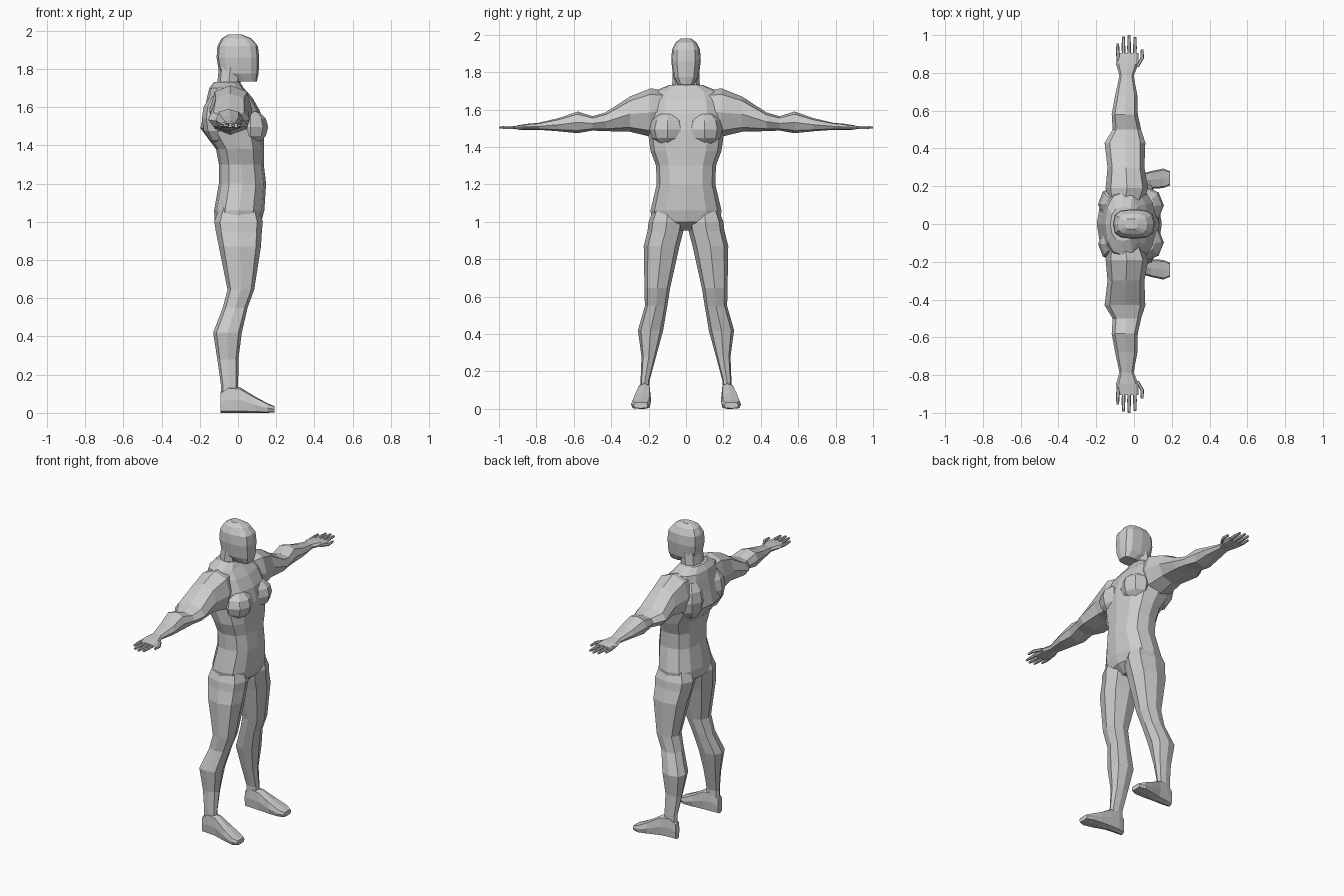
import bpy, bmesh
from math import cos, sin, pi
from mathutils import Vector


def finish(bm, name):
    bmesh.ops.recalc_face_normals(bm, faces=bm.faces)
    me = bpy.data.meshes.new(name)
    bm.to_mesh(me)
    bm.free()
    ob = bpy.data.objects.new(name, me)
    bpy.context.collection.objects.link(ob)
    return ob


def loft(name, axis, rings, n=8, power=2.4, side=1):
    """Each ring: position on axis, then min/max on the two other axes in xyz order."""
    bm = bmesh.new()
    loops = []
    for t, a0, a1, b0, b1 in rings:
        loop = []
        for i in range(n):
            c, s = cos(2 * pi * i / n), sin(2 * pi * i / n)
            u = (abs(c) ** (2 / power)) * (1 if c > 0 else -1)
            v = (abs(s) ** (2 / power)) * (1 if s > 0 else -1)
            co = [(a0 + a1) / 2 + u * (a1 - a0) / 2, (b0 + b1) / 2 + v * (b1 - b0) / 2]
            co.insert(axis, t)
            co[1] *= side
            loop.append(bm.verts.new(co))
        loops.append(loop)
    for p, q in zip(loops, loops[1:]):
        for i in range(n):
            j = (i + 1) % n
            bm.faces.new((p[i], p[j], q[j], q[i]))
    bm.faces.new(loops[0])
    bm.faces.new(loops[-1])
    return finish(bm, name)


def muscle(name, center, radii, side):
    bm = bmesh.new()
    bmesh.ops.create_uvsphere(bm, u_segments=8, v_segments=6, radius=1)
    for v in bm.verts:
        v.co = Vector([c + r * k for c, r, k in zip(center, radii, v.co)])
        v.co.y *= side
    return finish(bm, name)


def sym(rows):
    return [(z, xb, xf, -w, w) for z, xb, xf, w in rows]


# Torso
body = loft("body", 2, sym([
    (.955, -.06, .07, .04), (1.0, -.122, .122, .18), (1.06, -.125, .138, .19),
    (1.2, -.10, .147, .157), (1.3, -.10, .135, .16), (1.38, -.115, .135, .19),
    (1.49, -.197, .135, .205), (1.58, -.176, .115, .2), (1.65, -.162, .075, .19),
    (1.70, -.15, .03, .165), (1.732, -.125, .01, .09)]), n=12)
parts = []

# Neck and head
parts.append(loft("neck", 2, sym([
    (1.66, -.12, .02, .085), (1.73, -.108, .012, .074), (1.81, -.10, .02, .07)])))
parts.append(loft("head", 2, sym([
    (1.735, -.02, .098, .045), (1.775, -.098, .108, .068), (1.86, -.112, .111, .079),
    (1.92, -.108, .104, .075), (1.96, -.085, .07, .055), (1.98, -.05, .02, .028)]),
    n=12, power=2.9))

for s in (1, -1):
    # Legs
    parts.append(loft("leg", 2, [
        (1.1, -.09, .1, .03, .16), (1.0, -.124, .13, .006, .2), (.95, -.116, .125, .014, .206),
        (.87, -.1, .12, .035, .226), (.645, -.055, .085, .085, .222), (.55, -.08, .05, .1, .22),
        (.42, -.13, .02, .122, .257), (.28, -.108, .002, .16, .238),
        (.15, -.09, .001, .195, .243), (.03, -.088, -.002, .194, .246)], power=2.6, side=s))
    # Feet
    parts.append(loft("foot", 0, [
        (-.092, .2, .243, 0, .11), (-.05, .191, .25, 0, .14), (.01, .189, .257, 0, .135),
        (.09, .187, .28, 0, .085), (.155, .19, .294, 0, .05), (.19, .205, .28, .003, .035)],
        power=4, side=s))
    # Arms from shoulder to palm
    parts.append(loft("arm", 1, [
        (.1, -.14, .04, 1.5, 1.70), (.19, -.15, .075, 1.455, 1.714), (.3, -.14, .055, 1.482, 1.67),
        (.43, -.156, .06, 1.485, 1.585), (.5, -.113, .038, 1.488, 1.565),
        (.58, -.118, .02, 1.474, 1.59), (.68, -.1, .018, 1.484, 1.555),
        (.785, -.077, -.002, 1.492, 1.53), (.85, -.096, .025, 1.49, 1.524),
        (.905, -.08, .024, 1.493, 1.516)], side=s))
    # Fingers and thumb
    for x0, x1, y0, y1 in ((-.082, -.086, .86, .955), (-.054, -.056, .88, .992),
                           (-.026, -.026, .88, 1.0), (.003, .005, .88, .99),
                           (.016, .043, .83, .925)):
        parts.append(loft("finger", 1, [
            (y0, x0 - .009, x0 + .009, 1.496, 1.514),
            ((y0 + y1) / 2, x1 - .010, x1 + .010, 1.495, 1.514),
            (y1, x1 - .007, x1 + .007, 1.498, 1.511)], n=6, side=s))
    # Chest and shoulder blade muscles
    parts.append(muscle("chest_muscle", (.065, .098, 1.495), (.093, .098, .092), s))
    parts.append(muscle("back_muscle", (-.105, .105, 1.54), (.085, .095, .13), s))

# Fuse all parts into one continuous skin
bpy.context.view_layer.objects.active = body
for part in parts:
    mod = body.modifiers.new("fuse", 'BOOLEAN')
    mod.operation = 'UNION'
    mod.solver = 'EXACT'
    mod.object = part
    bpy.ops.object.modifier_apply(modifier=mod.name)
    bpy.data.objects.remove(part, do_unlink=True)
